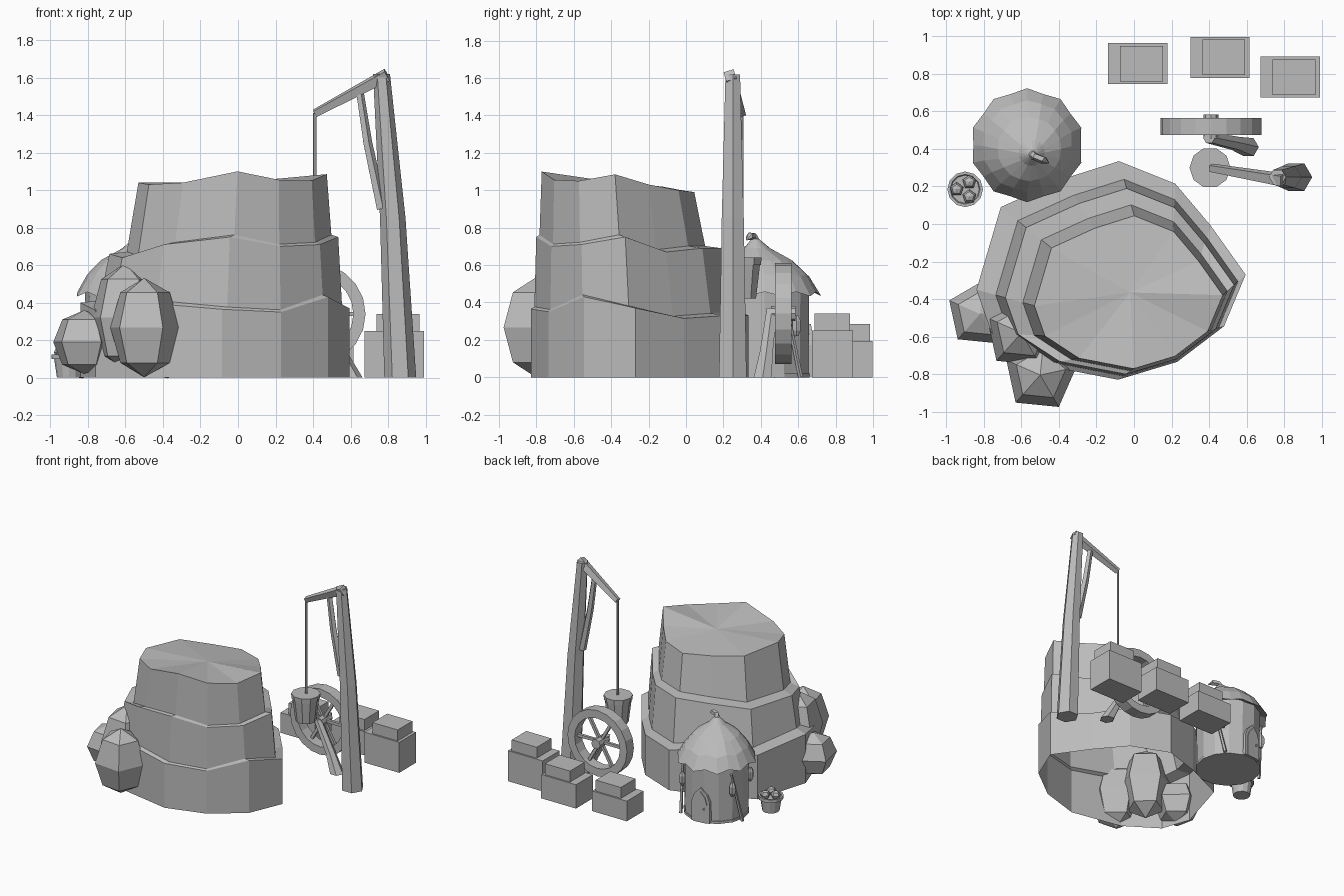
import bpy, bmesh
from math import sin, cos, pi, radians
from mathutils import Vector, Matrix

cube = bpy.data.objects.get("Cube")
if cube:
    bpy.data.objects.remove(cube, do_unlink=True)

grey = bpy.data.materials.new("plain_grey")
grey.use_nodes = True
grey.diffuse_color = (0.5, 0.5, 0.5, 1)
grey.node_tree.nodes["Principled BSDF"].inputs["Base Color"].default_value = (0.5, 0.5, 0.5, 1)
UP = Vector((0, 0, 1))


def finish(name, bm):
    bmesh.ops.recalc_face_normals(bm, faces=bm.faces)
    mesh = bpy.data.meshes.new(name)
    bm.to_mesh(mesh)
    bm.free()
    mesh.materials.append(grey)
    obj = bpy.data.objects.new(name, mesh)
    bpy.context.collection.objects.link(obj)
    return obj


def loft(name, rings, caps=(True, True), closed=False):
    """Skin a list of point rings, each with the same number of points."""
    bm = bmesh.new()
    rows = [[bm.verts.new(p) for p in ring] for ring in rings]
    n = len(rows[0])
    pairs = list(zip(rows, rows[1:])) + ([(rows[-1], rows[0])] if closed else [])
    for a, b in pairs:
        for i in range(n):
            j = (i + 1) % n
            bm.faces.new((a[i], a[j], b[j], b[i]))
    if caps[0] and not closed:
        bm.faces.new(rows[0][::-1])
    if caps[1] and not closed:
        bm.faces.new(rows[-1])
    return finish(name, bm)


def tube(name, path, sides, axis=None, turn=0.0):
    """Tapered tube through (x, y, z, radius) stations."""
    pts = [Vector(p[:3]) for p in path]
    w = (axis or (pts[-1] - pts[0])).normalized()
    side = Vector((1, 0, 0)) if abs(w.x) < 0.9 else Vector((0, 1, 0))
    v = w.cross(side).normalized()
    u = v.cross(w)
    angles = [turn + 2 * pi * i / sides for i in range(sides)]
    return loft(name, [[p + (u * cos(a) + v * sin(a)) * s[3] for a in angles]
                       for p, s in zip(pts, path)])


def turned(name, x, y, profile, sides, turn=0.0):
    return tube(name, [(x, y, z, r) for r, z in profile], sides, UP, turn)


def box(name, x, y, z, sx, sy, sz):
    bm = bmesh.new()
    bmesh.ops.create_cube(bm, size=1, matrix=Matrix.Translation((x, y, z + sz / 2))
                          @ Matrix.Diagonal((sx, sy, sz, 1)))
    return finish(name, bm)


def blob(name, centre, radius, height, sides=5, rings=4, turn=0.0):
    bm = bmesh.new()
    bmesh.ops.create_uvsphere(bm, u_segments=sides, v_segments=rings, radius=1,
                              matrix=Matrix.Translation(centre) @ Matrix.Rotation(turn, 4, "Z")
                              @ Matrix.Diagonal((radius, radius, height, 1)))
    return finish(name, bm)


# Stepped rock: one outline shrunk toward a pivot for each tier, open below
outline = [(-.08, .335), (.22, .215), (.41, -.01), (.595, -.27), (.48, -.545), (.23, -.735),
           (-.085, -.83), (-.5, -.75), (-.76, -.58), (-.84, -.35), (-.71, .09), (-.38, .24)]
low = [.33, .33, .315, .37, .43, .35, .365, .4, .36, .4, .36, .38]
mid = [.69, .69, .67, .75, .71, .7, .75, .71, .64, .66, .66, .68]
high = [.99, 1, 1.03, 1.085, 1.05, 1.055, 1.1, 1.04, 1.03, 1.04, 1.02, 1]
pivot = Vector((.19, -.635))


def rock_ring(scale, heights, lift=0.0):
    flat = [pivot + (Vector(p) - pivot) * scale for p in outline]
    return [(p.x, p.y, h + lift) for p, h in zip(flat, heights)]


rock = loft("stepped_rock", [
    rock_ring(1, [0] * len(outline)), rock_ring(1, low), rock_ring(.9, low, .012),
    rock_ring(.85, mid), rock_ring(.76, mid, .012), rock_ring(.7, high)], caps=(False, True))
bm = bmesh.new()
bm.from_mesh(rock.data)
summit = [f for f in bm.faces if len(f.verts) > 4]
peak = bmesh.ops.poke(bm, faces=summit)["verts"][0]
peak.co = (-.02, -.365, 1.04)
bm.to_mesh(rock.data)
bm.free()

# Boulders leaning on the rock
blob("boulder_small", (-.82, -.48, .19), .18, .17, turn=-.1)
blob("boulder_tall", (-.6, -.58, .32), .2, .29, turn=-.1)
blob("boulder_front", (-.5, -.805, .267), .197, .265, turn=-.1)

# Round hut
hx, hy = -.57, .42
turned("hut_wall", hx, hy, [(.24, 0), (.245, .48)], 14)
turned("hut_base_band", hx, hy, [(.247, 0), (.247, .02)], 14)

# Thatched roof with a scalloped rim and an off-centre peak
roof_rings = []
for r, z, wave, lean in [(.2, .49, 0, 0), (.295, .445, .06, 0), (.24, .545, .04, .1),
                         (.17, .625, .02, .4), (.07, .69, 0, .8), (.02, .74, 0, 1)]:
    ring = []
    for i in range(20):
        a = 2 * pi * i / 20
        k = r * (1 + wave * (.5 if i % 2 else -.5))
        ring.append((hx + .03 * lean + k * cos(a), hy - .05 * lean + k * sin(a),
                     z - wave * (.2 if i % 2 else -.2)))
    roof_rings.append(ring)
loft("thatched_roof", roof_rings)
tube("roof_curl", [(-.55, .38, .7, .03), (-.53, .36, .755, .02), (-.48, .34, .755, .022),
                   (-.455, .325, .735, .004)], 5)


def on_hut(angle, r, z, along=0.0):
    a = radians(angle)
    return Vector((hx + r * cos(a) - along * sin(a), hy + r * sin(a) + along * cos(a), z))


# Pointed door with its frame
def arch(name, half, tall, r0, r1):
    shape = [(-half, 0), (half, 0), (half, tall * .6), (half * .7, tall * .82),
             (0, tall), (-half * .7, tall * .82), (-half, tall * .6)]
    loft(name, [[on_hut(97, r, z + .005, t) for t, z in shape] for r in (r0, r1)])


arch("door_frame", .075, .28, .21, .25)
arch("door_panel", .055, .25, .22, .256)
blob("door_knob", on_hut(97, .26, .12, .035), .01, .01)

# Lanterns and leaning poles around the hut
for angle in (42, 153, 225):
    p = on_hut(angle, .255, .28)
    turned("hut_lantern", p.x, p.y, [(.012, .22), (.026, .25), (.026, .3), (.012, .33)], 6)
for angle in (35, 160):
    tube("leaning_pole", [(*on_hut(angle, .265, 0, .05), .014),
                          (*on_hut(angle, .25, .4, -.04), .01)], 5)

# Pot of fruit
turned("pot", -.9, .185, [(.065, 0), (.08, .1), (.095, .1), (.095, .125), (.08, .125), (.075, .11)], 12)
for i in range(3):
    a = radians(60 + 120 * i)
    blob("pot_fruit", (-.9 + .045 * cos(a), .185 + .045 * sin(a), .135), .038, .035)

# Crane: post, arm, bent brace, rope and bucket
tube("crane_post", [(.865, .25, 0, .085), (.825, .25, .85, .068), (.765, .25, 1.62, .045)], 6, UP)
tube("crane_arm", [(.795, .235, 1.615, .04), (.41, .3, 1.41, .025)], 4, turn=pi / 4)
tube("crane_brace", [(.65, .26, 1.51, .022), (.69, .255, 1.25, .026), (.765, .25, .9, .03)], 5)
tube("bucket_rope", [(.41, .3, 1.41, .009), (.41, .3, .6, .009)], 6)
turned("bucket", .405, .3, [(.078, .42), (.105, .64)], 10)
turned("bucket_rim", .405, .3, [(.106, .6), (.109, .64)], 10)

# Spoked wheel on an axle with a leaning leg
wx, wy, wz = .41, .52, .34
rim = [[(wx + r * cos(2 * pi * i / 20), wy + d, wz + r * sin(2 * pi * i / 20))
        for i in range(20)] for r, d in ((.27, -.045), (.27, .045), (.205, .045), (.205, -.045))]
loft("wheel_rim", rim, closed=True)
tube("wheel_axle", [(wx, .455, wz, .04), (wx, .585, wz, .04)], 8)
for i in range(6):
    a = pi * i / 3
    tube("wheel_spoke", [(wx, wy, wz, .016),
                         (wx + .22 * cos(a), wy, wz + .22 * sin(a), .016)], 4, turn=pi / 4)
tube("wheel_leg", [(.61, .41, 0, .055), (.54, .43, .14, .04), (.4, .46, .37, .032)], 6, UP)

# Crates with a smaller crate on each
for x, y, tall in ((.02, .855, .165), (.458, .888, .195), (.833, .783, .25)):
    box("crate", x, y, 0, .315, .218, tall)
    box("crate_top", x + .02, y, tall, .228, .19, .09)
